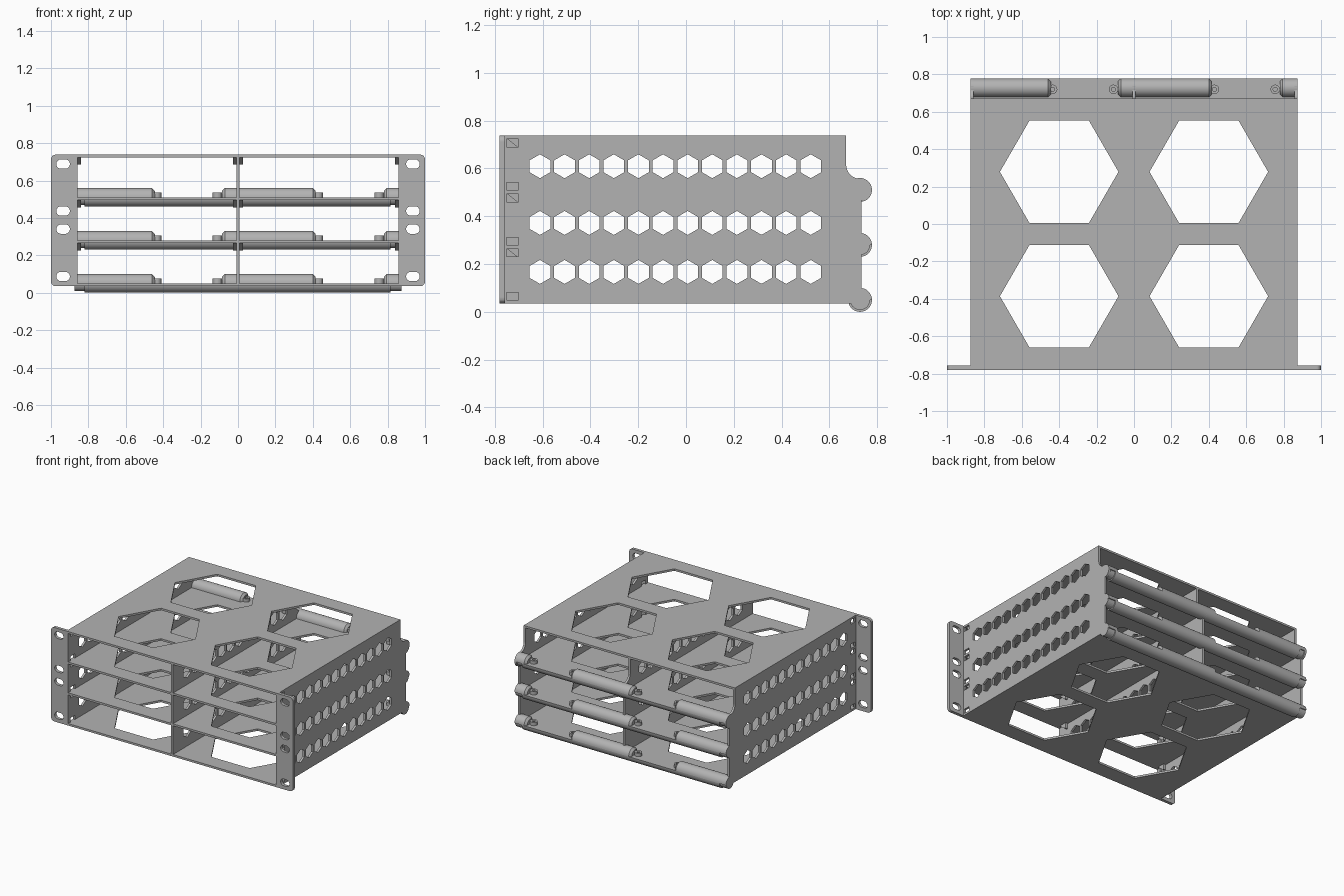
import bpy, bmesh, math
from mathutils import Matrix, Vector

cube = bpy.data.objects.get("Cube")
if cube:
    bpy.data.objects.remove(cube, do_unlink=True)

grey = bpy.data.materials.new("plain grey")
grey.use_nodes = True
COLOUR = (0.45, 0.45, 0.45, 1)
grey.diffuse_color = COLOUR
grey.node_tree.nodes["Principled BSDF"].inputs["Base Color"].default_value = COLOUR


def arc(cx, cy, r, a0, a1, n=8):
    return [(cx + r * math.cos(math.radians(a0 + (a1 - a0) * i / n)),
             cy + r * math.sin(math.radians(a0 + (a1 - a0) * i / n))) for i in range(n + 1)]


def hexagon(cx, cy, r, start=0):
    return arc(cx, cy, r, start, start + 300, 5)


def rect(cx, cy, w, h):
    return [(cx + sx * w / 2, cy + sy * h / 2) for sx, sy in ((-1, -1), (1, -1), (1, 1), (-1, 1))]


def rounded(cx, cy, w, h, r):
    pts = []
    for sx, sy, a in ((1, 1, 0), (-1, 1, 90), (-1, -1, 180), (1, -1, 270)):
        pts += arc(cx + sx * (w / 2 - r), cy + sy * (h / 2 - r), r, a, a + 90)
    return pts


AXES = {"flat": ((1, 0, 0), (0, 1, 0), (0, 0, 1)),
        "side": ((0, 1, 0), (0, 0, 1), (1, 0, 0)),
        "front": ((1, 0, 0), (0, 0, 1), (0, -1, 0))}


def sheet(name, loops, thickness, facing, offset):
    """Plate cut from an outline and its holes, as a filled curve turned to mesh."""
    curve = bpy.data.curves.new(name, "CURVE")
    curve.dimensions = "2D"
    curve.fill_mode = "BOTH"
    curve.extrude = thickness / 2
    for loop in loops:
        spline = curve.splines.new("POLY")
        spline.points.add(len(loop) - 1)
        for p, (x, y) in zip(spline.points, loop):
            p.co = (x, y, 0, 1)
        spline.use_cyclic_u = True
    temp = bpy.data.objects.new(name + "_outline", curve)
    bpy.context.collection.objects.link(temp)
    bpy.context.view_layer.update()
    mesh = bpy.data.meshes.new_from_object(temp.evaluated_get(bpy.context.evaluated_depsgraph_get()))
    bpy.data.objects.remove(temp, do_unlink=True)
    turn = Matrix(AXES[facing]).transposed().to_4x4()
    mesh.transform(Matrix.Translation(offset) @ turn)
    bm = bmesh.new()
    bm.from_mesh(mesh)
    bmesh.ops.remove_doubles(bm, verts=bm.verts, dist=1e-5)
    bmesh.ops.recalc_face_normals(bm, faces=bm.faces)
    finish(name, bm)


def finish(name, bm, smooth=False):
    mesh = bpy.data.meshes.new(name)
    bm.to_mesh(mesh)
    bm.free()
    mesh.materials.clear()
    mesh.materials.append(grey)
    for poly in mesh.polygons:
        poly.material_index = 0
        poly.use_smooth = False
    obj = bpy.data.objects.new(name, mesh)
    bpy.context.collection.objects.link(obj)
    if smooth:
        bpy.ops.object.select_all(action="DESELECT")
        obj.select_set(True)
        bpy.context.view_layer.objects.active = obj
        bpy.ops.object.shade_smooth_by_angle(angle=math.radians(30))


def half_bar(name, stations, z, up):
    """Half-round bar along x through (x, radius) stations."""
    bm = bmesh.new()
    a0 = 0 if up else 180
    rings = [[bm.verts.new((x, y, h)) for y, h in arc(BAR_Y, z, r, a0, a0 + 180, 16)]
             for x, r in stations]
    for a, b in zip(rings, rings[1:]):
        for i in range(len(a)):
            j = (i + 1) % len(a)
            bm.faces.new((a[i], a[j], b[j], b[i]))
    bm.faces.new(rings[0])
    bm.faces.new(rings[-1])
    bmesh.ops.recalc_face_normals(bm, faces=bm.faces)
    finish(name, bm, True)


T = 0.015
FRONT, BACK, TOP, BOTTOM = -0.78, 0.67, 0.738, 0.035
BAR_Y, BAR_R = 0.728, 0.05
LEVELS = (0.05, 0.28, 0.51)   # upper surface of each shelf

# Shelves and top plate, each with four large hexagonal openings
openings = [hexagon(x, y, 0.317) for x in (-0.4, 0.4) for y in (-0.386, 0.279)]
for name, z, back in [("bottom_plate", LEVELS[0], BAR_Y), ("lower_shelf", LEVELS[1], BAR_Y),
                      ("upper_shelf", LEVELS[2], BAR_Y), ("top_plate", TOP, BACK)]:
    outline = rect(0, (FRONT + back) / 2, 1.75, back - FRONT)
    sheet(name, [outline] + openings, T, "flat", (0, 0, z - T / 2))

# Side walls and divider with rows of hexagonal vents and a stepped rear edge
profile = [(FRONT, BOTTOM), (0.735, BOTTOM), (0.735, 0.465)]
profile += arc(BAR_Y, LEVELS[2], BAR_R, -75, 80, 14)
profile += arc(BAR_Y, 0.615, 0.058, 265, 180)
profile += arc(BACK - 0.012, TOP - 0.012, 0.012, 0, 90, 4) + [(FRONT, TOP)]
vents = [hexagon(-0.611 + 0.103 * i, z, 0.05, 30) for z in (0.167, 0.372, 0.609) for i in range(12)]
slots = [rect(-0.725, z + d, 0.05, 0.033) for z in LEVELS for d in (0.015, 0.197)]
for name, x, holes in (("right_wall", -0.867, vents + slots), ("left_wall", 0.867, vents + slots),
                       ("divider", 0, vents)):
    sheet(name, [profile] + holes, T + 0.001, "side", (x, 0, 0))

# Mounting ears with slotted holes
for name, s in (("right_ear", -1), ("left_ear", 1)):
    ear = [(s * x, z) for x, z in [(0.86, BOTTOM)] + arc(0.975, BOTTOM + 0.025, 0.025, -90, 0)
           + arc(0.975, TOP - 0.025, 0.025, 0, 90) + [(0.86, TOP)]]
    holes = [rounded(s * 0.935, z, 0.072, 0.05, 0.0245) for z in (0.087, 0.34, 0.437, 0.688)]
    sheet(name, [ear] + holes, 0.023, "front", (0, FRONT + 0.0115, 0))

# Rear cable bars: full lower halves, raised upper segments and ringed bosses
for n, z in enumerate(LEVELS, 1):
    half_bar(f"bar_lower_{n}", [(-0.82, BAR_R), (0.815, BAR_R)], z, False)
    for k, (a, b) in enumerate(((-0.875, -0.445), (-0.085, 0.415), (0.78, 0.875)), 1):
        ends = [(a, BAR_R if k == 1 else 0.035)] + ([] if k == 1 else [(a + 0.015, BAR_R)])
        ends += [(b, BAR_R)] if k == 3 else [(b - 0.015, BAR_R), (b, 0.035)]
        half_bar(f"bar_cover_{n}_{k}", ends, z, True)
    for k, x in enumerate((-0.435, -0.11, 0.43, 0.755), 1):
        rings = [arc(x, 0.72, r, 0, 345, 23) for r in (0.025, 0.011)]
        sheet(f"boss_{n}_{k}", rings, 0.025, "flat", (0, 0, z + 0.0125))
    # End discs where the bars meet the walls
    for k, x in enumerate((-0.845, 0.845), 1):
        sheet(f"bar_end_{n}_{k}", [arc(BAR_Y, z, 0.042, 0, 345, 23)], 0.06, "side", (x, 0, 0))

# Wedge-shaped catches in the upper front corners of each bay
for n, z in enumerate(LEVELS, 1):
    ceiling = z + 0.215
    for k, x in enumerate((-0.85, -0.018, 0.018, 0.85), 1):
        wedge = [(-0.75, ceiling), (-0.70, ceiling - 0.04), (-0.69, ceiling - 0.04), (-0.69, ceiling)]
        sheet(f"catch_{n}_{k}", [wedge], 0.02, "side", (x, 0, 0))
